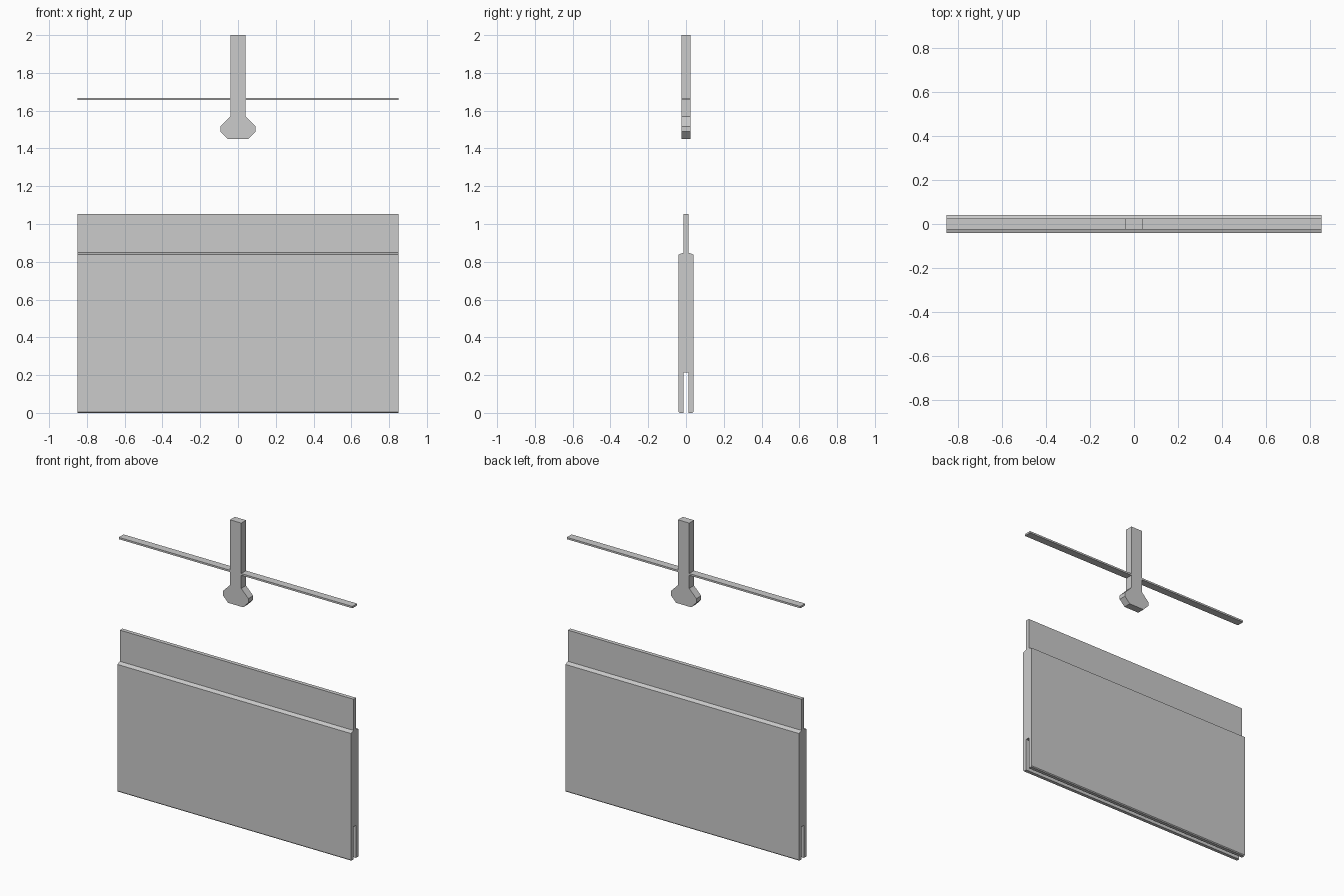
import bpy, bmesh
from mathutils import Vector

if "Cube" in bpy.data.objects:
    bpy.data.objects.remove(bpy.data.objects["Cube"])


def extrude_profile(name, points, start, depth):
    """Make a closed prism by sweeping a planar outline along a vector."""
    bm = bmesh.new()
    face = bm.faces.new([bm.verts.new(Vector(p) + Vector(start)) for p in points])
    swept = bmesh.ops.extrude_face_region(bm, geom=[face], use_keep_orig=True)
    verts = [g for g in swept["geom"] if isinstance(g, bmesh.types.BMVert)]
    bmesh.ops.translate(bm, verts=verts, vec=Vector(depth))
    bmesh.ops.recalc_face_normals(bm, faces=bm.faces)
    mesh = bpy.data.meshes.new(name)
    bm.to_mesh(mesh)
    bm.free()
    obj = bpy.data.objects.new(name, mesh)
    bpy.context.collection.objects.link(obj)
    return obj


def mirrored(half):
    """Complete a half outline by reflecting it across the vertical axis."""
    return half + [(-a, z) for a, z in reversed(half)]


HALF_WIDTH = 0.85

# Panel: grooved bottom, sloped shoulders and a tongue on top
panel = mirrored([(0.013, 0.215), (0.013, 0.0), (0.035, 0.0), (0.04, 0.006),
                  (0.04, 0.838), (0.013, 0.848), (0.013, 1.053)])
extrude_profile("tongue_and_groove_panel", [(0, y, z) for y, z in panel],
                (-HALF_WIDTH, 0, 0), (2 * HALF_WIDTH, 0, 0))

# Post with a flared, chamfered foot
post = mirrored([(0.055, 1.45), (0.093, 1.49), (0.093, 1.517),
                 (0.041, 1.57), (0.041, 2.0)])
extrude_profile("flared_post", [(x, 0, z) for x, z in post],
                (0, -0.025, 0), (0, 0.05, 0))

# Thin rail on each side of the post
rail = [(-0.025, 1.656), (0.025, 1.656), (0.025, 1.668), (-0.025, 1.668)]
for side, label in ((-1, "left"), (1, "right")):
    extrude_profile(f"{label}_rail", [(0, y, z) for y, z in rail],
                    (side * 0.041, 0, 0), (side * (HALF_WIDTH - 0.041), 0, 0))
